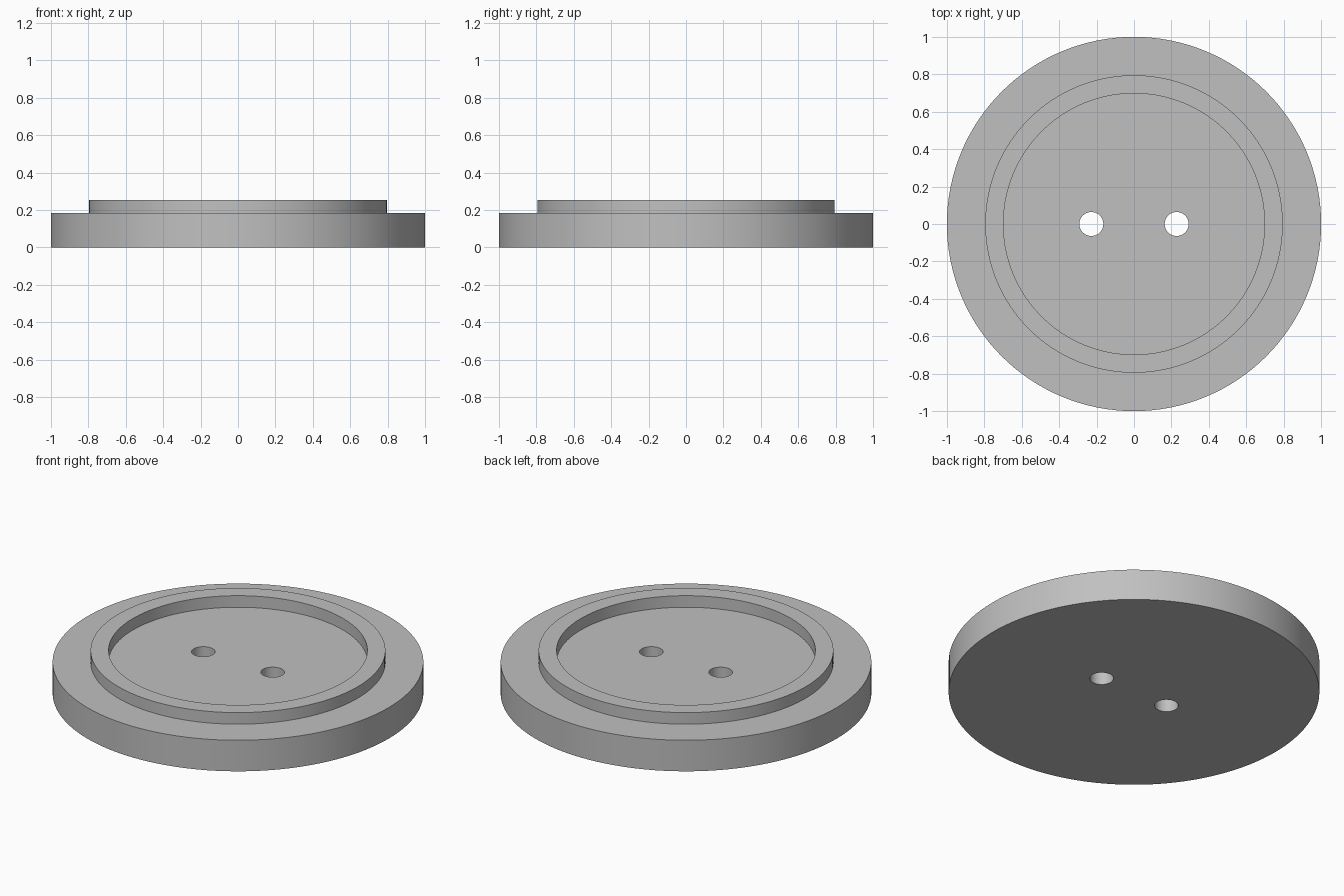
import bpy
import bmesh
import math

cube = bpy.data.objects.get("Cube")
if cube:
    bpy.data.objects.remove(cube, do_unlink=True)

SEGMENTS = 128
RADIUS, RIM_OUTER, RIM_INNER = 1.0, 0.795, 0.698
BASE_TOP, RIM_TOP = 0.185, 0.254
HOLE_X, HOLE_RADIUS = 0.228, 0.064

grey = bpy.data.materials.new("plain grey")
grey.use_nodes = True
grey.diffuse_color = (0.53, 0.53, 0.53, 1)
grey.node_tree.nodes["Principled BSDF"].inputs["Base Color"].default_value = grey.diffuse_color


def lathe(name, profile):
    """Spin a profile of (radius, height) points around the z axis."""
    bm = bmesh.new()
    verts = [bm.verts.new((r, 0, z)) for r, z in profile]
    edges = [bm.edges.new(pair) for pair in zip(verts, verts[1:])]
    bmesh.ops.spin(bm, geom=verts + edges, cent=(0, 0, 0), axis=(0, 0, 1),
                   angle=math.tau, steps=SEGMENTS, use_duplicate=False)
    bmesh.ops.remove_doubles(bm, verts=bm.verts, dist=0.0001)
    bmesh.ops.recalc_face_normals(bm, faces=bm.faces)
    mesh = bpy.data.meshes.new(name)
    bm.to_mesh(mesh)
    bm.free()
    mesh.materials.append(grey)
    obj = bpy.data.objects.new(name, mesh)
    bpy.context.collection.objects.link(obj)
    return obj


# Disc with a raised ring around a shallow recess
disc = lathe("button_disc", [
    (0, 0), (RADIUS, 0), (RADIUS, BASE_TOP), (RIM_OUTER, BASE_TOP),
    (RIM_OUTER, RIM_TOP), (RIM_INNER, RIM_TOP), (RIM_INNER, BASE_TOP), (0, BASE_TOP)])

# Two thread holes through the disc
for side in (-1, 1):
    bpy.ops.mesh.primitive_cylinder_add(vertices=48, radius=HOLE_RADIUS, depth=1,
                                        location=(side * HOLE_X, 0, 0.1))
    cutter = bpy.context.object
    cutter.name = "hole_cutter"
    cutter.hide_render = True
    cutter.data.materials.append(grey)
    cut = disc.modifiers.new("thread_hole", "BOOLEAN")
    cut.operation = "DIFFERENCE"
    cut.solver = "EXACT"
    cut.object = cutter
    bpy.context.view_layer.objects.active = disc
    bpy.ops.object.modifier_apply(modifier=cut.name)
    bpy.data.objects.remove(cutter, do_unlink=True)

# Smooth round walls with crisp rims
bpy.ops.object.select_all(action="DESELECT")
disc.select_set(True)
bpy.context.view_layer.objects.active = disc
bpy.ops.object.shade_smooth_by_angle(angle=math.radians(30))
